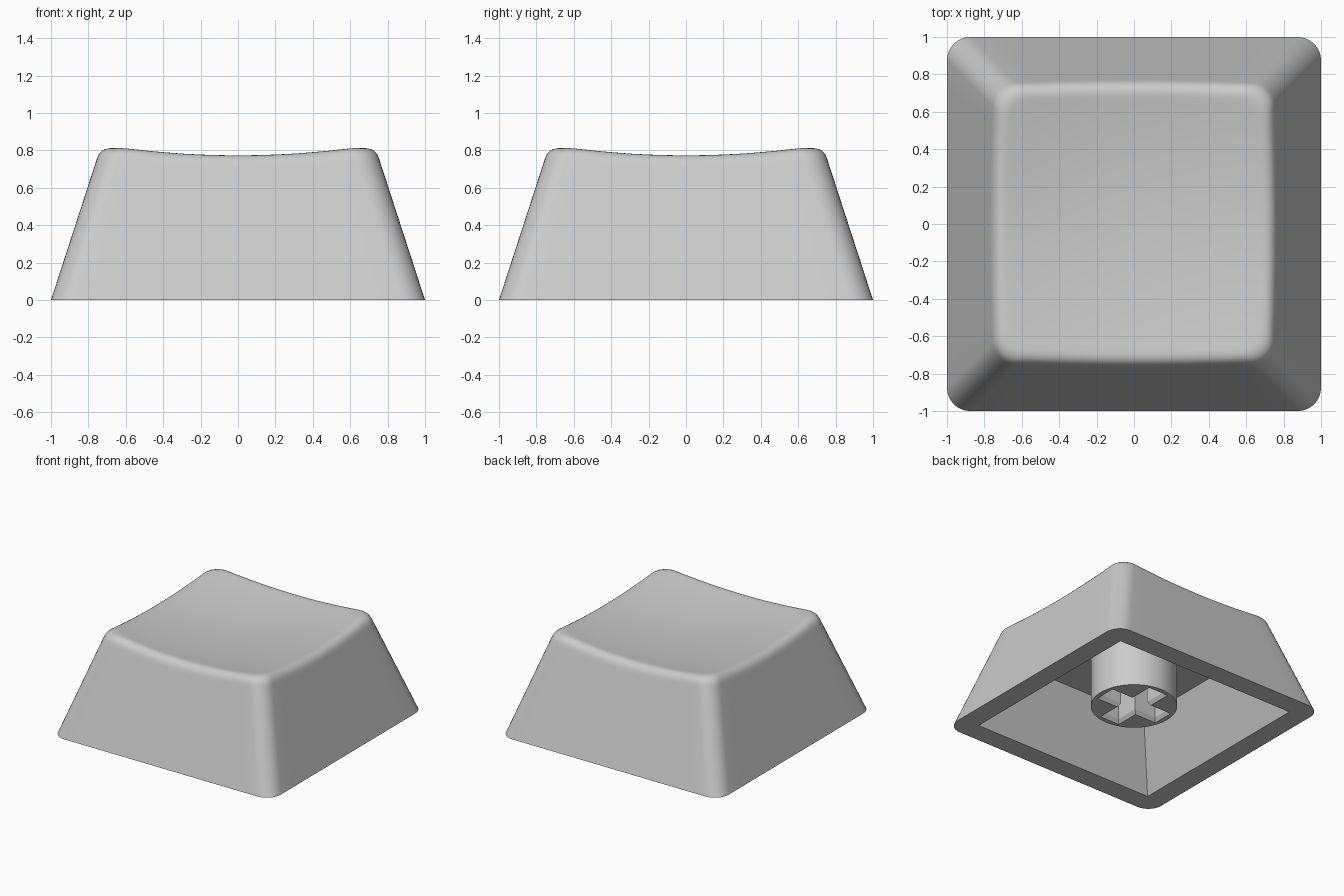
import bpy, bmesh, math

if "Cube" in bpy.data.objects:
    bpy.data.objects.remove(bpy.data.objects["Cube"])

grey = bpy.data.materials.new("light grey plastic")
grey.diffuse_color = (0.6, 0.6, 0.6, 1)
grey.use_nodes = True
grey.node_tree.nodes["Principled BSDF"].inputs["Base Color"].default_value = grey.diffuse_color

CORNER, EDGE_SEG, CORNER_SEG = 0.125, 12, 8
CEILING, CEILING_HALF = 0.50, 0.60


def rounded_square(half, r):
    """Outline points, always the same count so that rings can be bridged."""
    pts, c = [], half - r
    for q in range(4):
        ca, sa = round(math.cos(q * math.pi / 2)), round(math.sin(q * math.pi / 2))
        side = [(half, -c + 2 * c * i / EDGE_SEG) for i in range(EDGE_SEG)]
        arc = [(c + r * math.cos(a), c + r * math.sin(a))
               for a in (i * math.pi / 2 / CORNER_SEG for i in range(CORNER_SEG))]
        pts += [(x * ca - y * sa, x * sa + y * ca) for x, y in side + arc]
    return pts


COUNT = len(rounded_square(1, CORNER))


def dish(x, y):
    return 0.72 + 0.112 * (x * x + y * y)


def wall_half(z):
    return 1 - 0.325 * z


def outline_point(i, half):
    return rounded_square(half, CORNER)[i]


def finish(bm, name, smooth=True):
    bmesh.ops.recalc_face_normals(bm, faces=bm.faces)
    mesh = bpy.data.meshes.new(name)
    bm.to_mesh(mesh)
    bm.free()
    ob = bpy.data.objects.new(name, mesh)
    bpy.context.collection.objects.link(ob)
    mesh.materials.append(grey)
    if smooth:
        bpy.ops.object.select_all(action='DESELECT')
        ob.select_set(True)
        bpy.context.view_layer.objects.active = ob
        bpy.ops.object.shade_smooth_by_angle(angle=math.radians(30))
    return ob


# Cap shell: cavity, flat rim, tapered walls, filleted edge, dished top
rings = [[(x, y, CEILING) for x, y in rounded_square(CEILING_HALF, 0)],
         [(x, y, 0.0) for x, y in rounded_square(0.83, 0)],
         [(x, y, 0.0) for x, y in rounded_square(1, CORNER)]]
FILLET = 7
support = []                                  # keeps the walls flat-shaded
fillet = [[] for _ in range(FILLET + 1)]
for i in range(COUNT):
    z = 0.8
    for _ in range(12):                       # where wall meets dish
        x, y = outline_point(i, wall_half(z))
        z = dish(x, y)
    low_z = z - 0.065
    low = (*outline_point(i, wall_half(low_z)), low_z)
    support.append((*outline_point(i, wall_half(low_z - 0.015)), low_z - 0.015))
    ix, iy = outline_point(i, wall_half(z) - 0.065)
    top = (ix, iy, dish(ix, iy))
    for k in range(FILLET + 1):
        t = k / FILLET
        fillet[k].append(tuple((1 - t) ** 2 * a + 2 * t * (1 - t) * b + t * t * c
                               for a, b, c in zip(low, (x, y, z), top)))
rings += [support] + fillet
for k in range(19, 0, -2):
    s = k / 20
    rings.append([(x * s, y * s, dish(x * s, y * s)) for x, y, _ in fillet[-1]])

bm = bmesh.new()
loops = [[bm.verts.new(p) for p in ring] for ring in rings]
for a, b in zip(loops, loops[1:]):
    for i in range(COUNT):
        j = (i + 1) % COUNT
        bm.faces.new((a[i], a[j], b[j], b[i]))
centre = bm.verts.new((0, 0, dish(0, 0)))
ceiling = bm.verts.new((0, 0, CEILING))
for i in range(COUNT):
    j = (i + 1) % COUNT
    bm.faces.new((loops[-1][i], loops[-1][j], centre))
    bm.faces.new((loops[0][j], loops[0][i], ceiling))
bmesh.ops.remove_doubles(bm, verts=bm.verts, dist=1e-5)
finish(bm, "cap_shell")


def loft(sections):
    """Closed solid through (outline, height) sections."""
    bm = bmesh.new()
    loops = [[bm.verts.new((x, y, z)) for x, y in pts] for pts, z in sections]
    for a, b in zip(loops, loops[1:]):
        for i in range(len(a)):
            j = (i + 1) % len(a)
            bm.faces.new((a[i], a[j], b[j], b[i]))
    bm.faces.new(loops[0][::-1])
    bm.faces.new(loops[-1])
    return bm


def cross(length, width):
    pts = []
    for q in range(4):
        ca, sa = round(math.cos(q * math.pi / 2)), round(math.sin(q * math.pi / 2))
        pts += [(x * ca - y * sa, x * sa + y * ca)
                for x, y in ((length, -width), (length, width), (width, width))]
    return pts


# Cross-shaped socket cutter with a chamfered mouth
cutter = finish(loft([(cross(0.285, 0.09), 0.10), (cross(0.285, 0.09), 0.11),
                      (cross(0.265, 0.07), 0.14), (cross(0.265, 0.07), 0.48)]),
                "socket_cutter", False)
cutter.hide_render = True
cutter.hide_viewport = True

# Round stem under the cap
circle = [(0.325 * math.cos(a), 0.325 * math.sin(a))
          for a in (i * math.tau / 64 for i in range(64))]
stem = finish(loft([(circle, 0.11), (circle, CEILING + 0.005)]), "stem")
cut = stem.modifiers.new("socket", 'BOOLEAN')
cut.operation = 'DIFFERENCE'
cut.solver = 'EXACT'
cut.object = cutter
